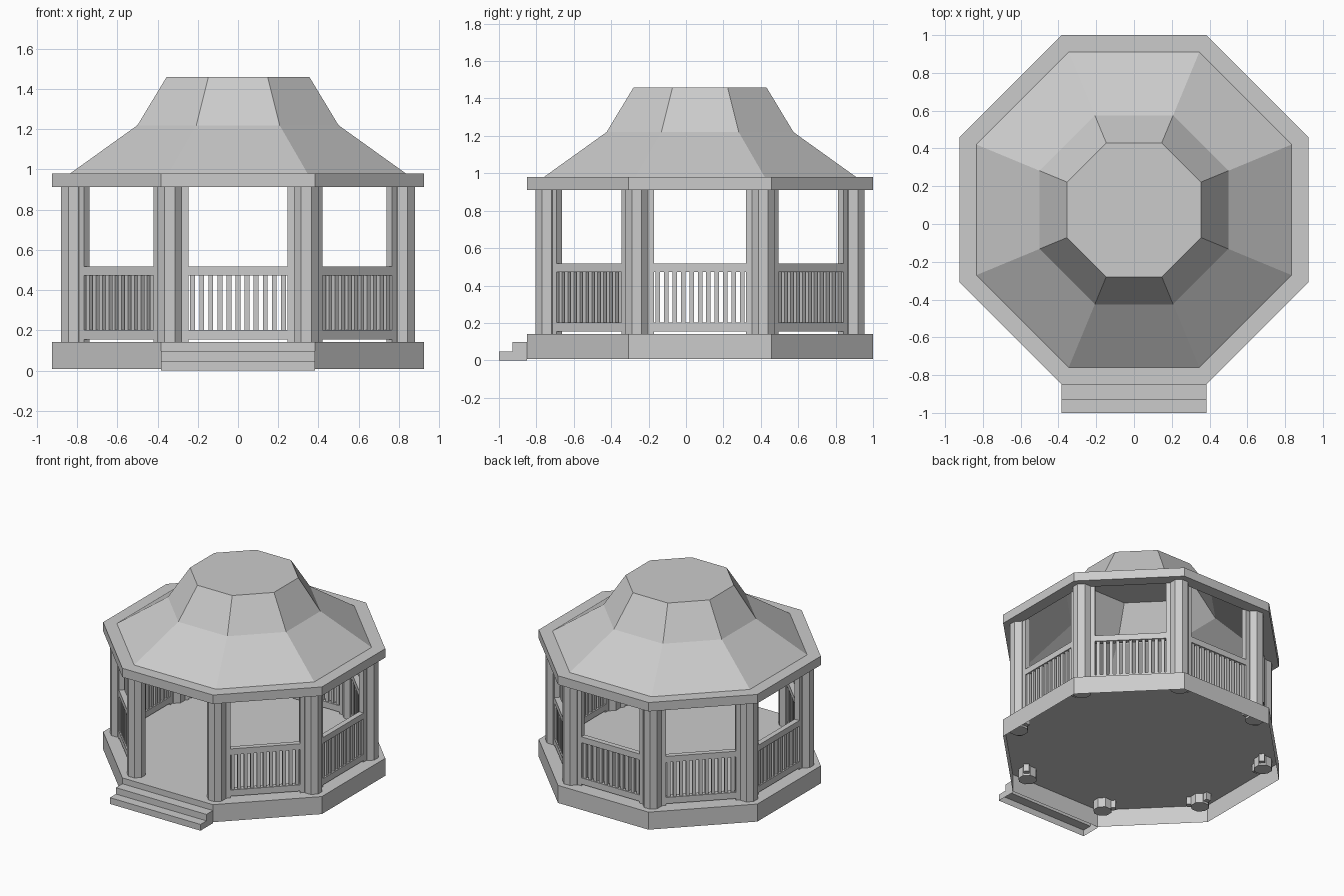
import bpy, bmesh
from math import pi, cos, sin, tan
from mathutils import Matrix, Vector

if "Cube" in bpy.data.objects:
    bpy.data.objects.remove(bpy.data.objects["Cube"])

CY = 0.075            # centre of the octagon along y
POST_R = 0.886        # post circle radius
POST_A = POST_R * cos(pi / 8)


def finish(name, bm, normals=True):
    if normals:
        bmesh.ops.recalc_face_normals(bm, faces=bm.faces)
    me = bpy.data.meshes.new(name)
    bm.to_mesh(me)
    bm.free()
    ob = bpy.data.objects.new(name, me)
    bpy.context.collection.objects.link(ob)
    return ob


def octagon(bm, apothem, z, cx=0.0, cy=CY):
    r = apothem / cos(pi / 8)
    return [bm.verts.new((cx + r * cos(pi / 8 + i * pi / 4),
                          cy + r * sin(pi / 8 + i * pi / 4), z)) for i in range(8)]


def loft(bm, profile, cap_start=False, cap_end=False, cx=0.0, cy=CY):
    """Octagonal rings (apothem, z) joined from the first to the last."""
    rings = [octagon(bm, a, z, cx, cy) for a, z in profile]
    for lo, hi in zip(rings, rings[1:]):
        for i in range(8):
            j = (i + 1) % 8
            bm.faces.new((lo[i], lo[j], hi[j], hi[i]))
    if cap_start:
        bm.faces.new(rings[0][::-1])
    if cap_end:
        bm.faces.new(rings[-1])


def box(bm, x0, x1, y0, y1, z0, z1, mat=Matrix()):
    m = mat @ Matrix.Translation(((x0 + x1) / 2, (y0 + y1) / 2, (z0 + z1) / 2)) \
        @ Matrix.Diagonal((x1 - x0, y1 - y0, z1 - z0, 1))
    bmesh.ops.create_cube(bm, size=1, matrix=m)


# Base: skirt and floor, open underneath
bm = bmesh.new()
loft(bm, [(0.925, 0.008), (0.925, 0.142)], cap_end=True)
finish("base", bm, False)

# Roof: soffit, fascia, two slopes and a flat top, hollow inside
bm = bmesh.new()
loft(bm, [(0.835, 0.98), (0.835, 0.912), (0.925, 0.912), (0.925, 0.98), (0.835, 0.98),
          (0.5, 1.22), (0.355, 1.46)], cap_end=True)
bmesh.ops.remove_doubles(bm, verts=bm.verts, dist=1e-4)
finish("roof", bm, False)

# Front steps: stepped sheet with sides, open underneath
bm = bmesh.new()
profile = [(-0.85, 0.0), (-1.0, 0.0), (-1.0, 0.048), (-0.928, 0.048), (-0.928, 0.097), (-0.85, 0.097)]
left = [bm.verts.new((-0.383, y, z)) for y, z in profile]
right = [bm.verts.new((0.383, y, z)) for y, z in profile]
for i in range(1, 5):
    bm.faces.new((left[i], right[i], right[i + 1], left[i + 1]))
bm.faces.new(left[::-1])
bm.faces.new(right)
finish("front_steps", bm, False)

# Eight octagonal posts that poke through the floor
bm = bmesh.new()
for i in range(8):
    a = pi / 8 + i * pi / 4
    loft(bm, [(0.061, 0.07), (0.061, 0.93)], True, True,
         POST_R * cos(a), CY + POST_R * sin(a))
finish("posts", bm)

# Railings on every side except the front opening
stiles, rails, balusters = bmesh.new(), bmesh.new(), bmesh.new()
COUNT = 11
for k in range(1, 8):
    m = Matrix.Translation((0, CY, 0)) @ Matrix.Rotation(k * pi / 4, 4, 'Z') \
        @ Matrix.Translation((0, -POST_A, 0))
    for s in (-1, 1):
        box(stiles, s * 0.264 - 0.018, s * 0.264 + 0.018, -0.02, 0.02, 0.085, 0.93, m)
    box(rails, -0.25, 0.25, -0.02, 0.02, 0.472, 0.517, m)
    box(rails, -0.25, 0.25, -0.02, 0.02, 0.155, 0.203, m)
    for n in range(COUNT):
        x = -0.248 + 0.496 * (n + 0.5) / COUNT
        box(balusters, x - 0.012, x + 0.012, -0.012, 0.012, 0.2, 0.475, m)
finish("railing_stiles", stiles)
finish("railing_rails", rails)
finish("railing_balusters", balusters)
